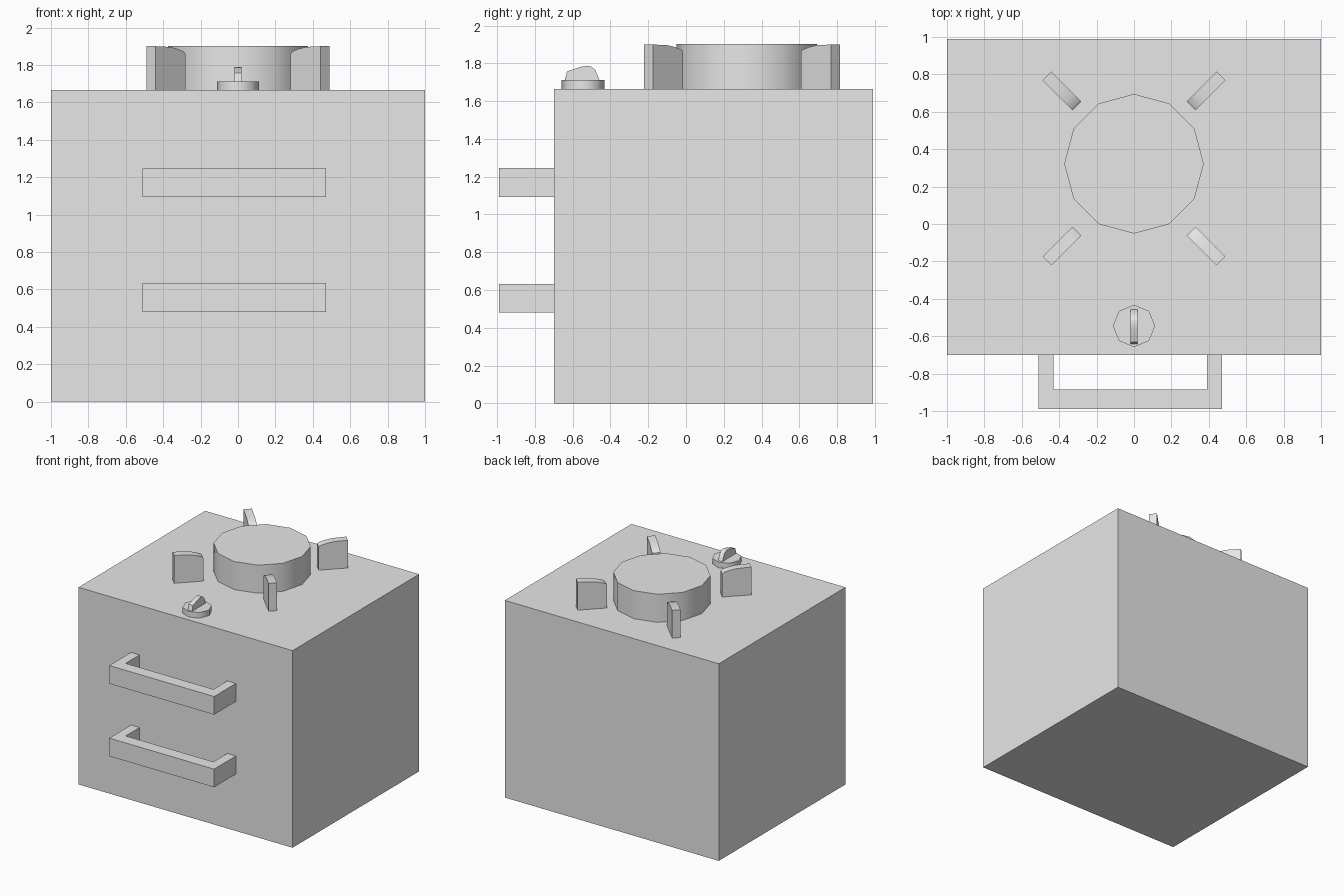
import bpy, bmesh, math
from mathutils import Vector

if "Cube" in bpy.data.objects:
    bpy.data.objects.remove(bpy.data.objects["Cube"])

gray = bpy.data.materials.new("plain gray")
gray.diffuse_color = (0.8, 0.8, 0.8, 1)
gray.use_nodes = True
gray.node_tree.nodes["Principled BSDF"].inputs["Base Color"].default_value = gray.diffuse_color

TOP = 1.665  # height of the stove top


def finish(name, bm, smooth=None):
    bmesh.ops.recalc_face_normals(bm, faces=bm.faces)
    mesh = bpy.data.meshes.new(name)
    bm.to_mesh(mesh)
    bm.free()
    mesh.materials.append(gray)
    obj = bpy.data.objects.new(name, mesh)
    bpy.context.collection.objects.link(obj)
    if smooth:
        bpy.ops.object.select_all(action='DESELECT')
        obj.select_set(True)
        bpy.context.view_layer.objects.active = obj
        bpy.ops.object.shade_smooth_by_angle(angle=math.radians(smooth))
    return obj


def prism(name, points, depth, smooth=None):
    """Extrude a closed outline of 3D points along the depth vector."""
    bm = bmesh.new()
    face = bm.faces.new([bm.verts.new(p) for p in points])
    new = bmesh.ops.extrude_face_region(bm, geom=[face])["geom"]
    verts = [v for v in new if isinstance(v, bmesh.types.BMVert)]
    bmesh.ops.translate(bm, verts=verts, vec=depth)
    return finish(name, bm, smooth)


def disc(name, y, radius, z0, z1, sides, smooth):
    bm = bmesh.new()
    bmesh.ops.create_cone(bm, cap_ends=True, segments=sides,
                          radius1=radius, radius2=radius, depth=z1 - z0)
    bmesh.ops.translate(bm, verts=bm.verts, vec=(0, y, (z0 + z1) / 2))
    return finish(name, bm, smooth)


# Body
prism("body", [(-1, -0.70, 0), (1, -0.70, 0), (1, 0.99, 0), (-1, 0.99, 0)],
      Vector((0, 0, TOP)))

# Two U-shaped drawer handles
handle = [(-0.51, -0.70), (-0.51, -0.99), (0.47, -0.99), (0.47, -0.70),
          (0.39, -0.70), (0.39, -0.885), (-0.43, -0.885), (-0.43, -0.70)]
for name, z in (("lower_handle", 0.48), ("upper_handle", 1.093)):
    prism(name, [(x, y, z) for x, y in handle], Vector((0, 0, 0.153)))

# Round burner
disc("burner", 0.322, 0.373, TOP, 1.902, 12, 40)

# Four diagonal pot supports: (distance outward, height)
support = [(0, TOP), (0, 1.86), (0.012, 1.872), (0.06, 1.886),
           (0.115, 1.896), (0.226, 1.90), (0.226, TOP)]
for side, sx in (("left", -1), ("right", 1)):
    for end, sy in (("front", -1), ("back", 1)):
        out = Vector((sx, sy, 0)).normalized()
        across = Vector((-out.y, out.x, 0)) * 0.066
        start = Vector((sx * 0.305, 0.297 + sy * 0.335, 0)) - across / 2
        prism(f"{end}_{side}_support",
              [start + out * r + Vector((0, 0, z)) for r, z in support],
              across, 30)

# Control knob with its grip
disc("knob_base", -0.545, 0.113, TOP, 1.712, 8, 50)
grip = [(-0.642, 1.712), (-0.63, 1.758), (-0.60, 1.768), (-0.56, 1.781),
        (-0.52, 1.788), (-0.50, 1.782), (-0.48, 1.764), (-0.458, 1.712)]
prism("knob_grip", [(-0.02, y, z) for y, z in grip], Vector((0.04, 0, 0)), 35)
